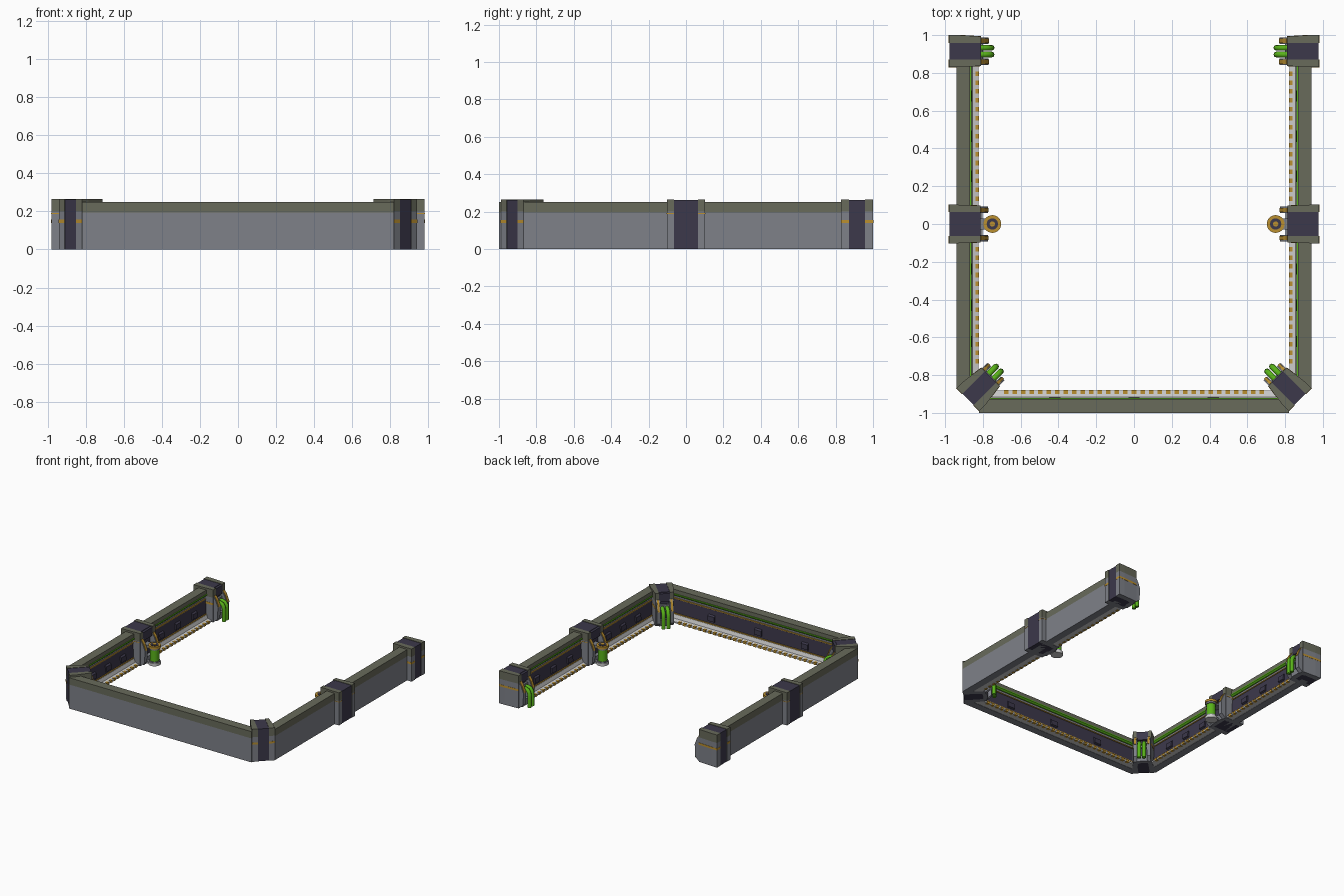
import bpy, bmesh, math
from mathutils import Matrix, Vector

if "Cube" in bpy.data.objects:
    bpy.data.objects.remove(bpy.data.objects["Cube"])

COLOURS = {
    "olive": (0.14, 0.145, 0.105), "grey": (0.21, 0.22, 0.25), "dark": (0.045, 0.04, 0.07),
    "orange": (0.50, 0.28, 0.03), "green": (0.10, 0.45, 0.01), "pale": (0.60, 0.60, 0.60),
}
MATS = {}
for key, rgb in COLOURS.items():
    MATS[key] = bpy.data.materials.new(key)
    MATS[key].diffuse_color = (*rgb, 1)


def finish(name, data, colour, mirror):
    ob = bpy.data.objects.new(name, data)
    bpy.context.collection.objects.link(ob)
    data.materials.append(MATS[colour])
    if mirror:
        ob.modifiers.new("mirror", "MIRROR").use_mirror_merge = False
    return ob


# Local frame: d = inward depth, s = sideways, z = up
def frame(x, y, deg):
    return Matrix.Translation((x, y, 0)) @ Matrix.Rotation(math.radians(deg), 4, "Z")


def extrude(name, profile, lo, hi, axis, fr, colour, mirror=True):
    """Extrude a (d, z) profile along s, or a (d, s) profile along z."""
    bm = bmesh.new()
    rings = []
    for t in (lo, hi):
        pts = [(a, t, b) if axis == "s" else (a, b, t) for a, b in profile]
        rings.append([bm.verts.new(fr @ Vector(p)) for p in pts])
    n = len(profile)
    bm.faces.new(rings[0])
    bm.faces.new(rings[1])
    for i in range(n):
        j = (i + 1) % n
        bm.faces.new((rings[0][i], rings[0][j], rings[1][j], rings[1][i]))
    bmesh.ops.recalc_face_normals(bm, faces=bm.faces)
    me = bpy.data.meshes.new(name)
    bm.to_mesh(me)
    bm.free()
    return finish(name, me, colour, mirror)


def box(name, d, s, z, fr, colour, mirror=True):
    rect = [(d[0], s[0]), (d[1], s[0]), (d[1], s[1]), (d[0], s[1])]
    return extrude(name, rect, z[0], z[1], "z", fr, colour, mirror)


def disc(name, d, r, z, fr, colour):
    ring = [(d + r * math.cos(i * math.tau / 24), r * math.sin(i * math.tau / 24)) for i in range(24)]
    ob = extrude(name, ring, z[0], z[1], "z", fr, colour)
    ob.data.shade_smooth()
    ob.data.set_sharp_from_angle(angle=math.radians(35))


def wall(name, fr, s0, s1, runs, mirror):
    parts = [
        ("body", "grey", [(0, 0), (0.06, 0), (0.06, 0.195), (0, 0.195)]),
        ("cap", "olive", [(0, 0.195), (0.06, 0.195), (0.073, 0.215), (0.073, 0.25), (0, 0.25)]),
        ("ledge", "pale", [(0.05, 0.002), (0.118, 0.002), (0.118, 0.014), (0.085, 0.022), (0.075, 0.05), (0.05, 0.05)]),
        ("panel", "dark", [(0.05, 0.06), (0.07, 0.06), (0.066, 0.17), (0.05, 0.17)]),
        ("light_strip", "green", [(0.05, 0.198), (0.068, 0.198), (0.079, 0.208), (0.079, 0.217), (0.05, 0.217)]),
        ("upper_trim", "orange", [(0.05, 0.172), (0.069, 0.172), (0.069, 0.179), (0.05, 0.179)]),
        ("lower_trim", "orange", [(0.05, 0.051), (0.074, 0.051), (0.074, 0.058), (0.05, 0.058)]),
    ]
    for part, colour, profile in parts:
        extrude(f"{name}_{part}", profile, s0, s1, "s", fr, colour, mirror)
    for a, b in runs:
        # dashed edge on the ledge
        n = int((b - a) / 0.045)
        for i in range(n):
            s = a + (i + 0.5) * (b - a) / n
            box(f"{name}_dash", (0.10, 0.12), (s - 0.012, s + 0.012), (0.0, 0.0195), fr, "orange", mirror)
        # clips on the panel
        for f in (0.2, 0.5, 0.8):
            s = a + f * (b - a)
            extrude(f"{name}_clip", [(0.06, 0.07), (0.082, 0.08), (0.08, 0.12), (0.06, 0.135)],
                    s - 0.03, s + 0.03, "s", fr, "dark", mirror)


def pillar(name, fr, inner, outer, cheek, depth, stripe):
    # dark core with an inner niche, pale foot
    box(f"{name}_core", (0.003, depth - 0.02), (-inner, inner), (0.0, 0.262), fr, "dark")
    box(f"{name}_brow", (depth - 0.03, depth), (-inner, inner), (0.19, 0.258), fr, "dark")
    box(f"{name}_foot", (depth - 0.03, depth + 0.01), (-inner, inner), (0.0, 0.05), fr, "grey")
    for sg in (-1, 1):
        def plan(g):
            return [(-g, sg * inner), (-g, sg * (outer + g)), (0.05, sg * (outer + g)),
                    (depth, sg * (cheek + 0.005 + g)), (depth, sg * inner)]
        extrude(f"{name}_trim", plan(0), 0, 0.20, "z", fr, "grey")
        extrude(f"{name}_trim_cap", plan(0), 0.20, 0.265, "z", fr, "olive")
        extrude(f"{name}_stripe", plan(0.0015), stripe[0], stripe[1], "z", fr, "orange")
        # inner cheeks with orange pads
        a, b = sorted((sg * (inner - 0.005), sg * cheek))
        x = depth
        extrude(f"{name}_cheek", [(x - 0.05, 0), (x, 0), (x + 0.035, 0.03), (x + 0.04, 0.13),
                                  (x + 0.02, 0.18), (x, 0.21), (x - 0.05, 0.21)], a, b, "s", fr, "grey")
        extrude(f"{name}_pad", [(x + 0.036, 0.13), (x + 0.043, 0.13), (x + 0.024, 0.182), (x + 0.003, 0.212),
                                (x - 0.01, 0.205)], a + 0.006, b - 0.006, "s", fr, "orange")


def tubes(name, fr, d):
    for s in (-0.018, 0.018):
        cu = bpy.data.curves.new(name, "CURVE")
        cu.dimensions = "3D"
        cu.bevel_depth, cu.bevel_resolution, cu.use_fill_caps = 0.0155, 2, True
        path = [(d - 0.09, 0.145), (d - 0.04, 0.145), (d - 0.016, 0.137), (d - 0.003, 0.118), (d, 0.09), (d, 0.002)]
        sp = cu.splines.new("POLY")
        sp.points.add(len(path) - 1)
        for p, (a, z) in zip(sp.points, path):
            p.co = (*(fr @ Vector((a, s, z))), 1)
        finish(name, cu, "green", True)
    box(f"{name}_clamp", (d - 0.07, d - 0.055), (-0.038, 0.038), (0.12, 0.17), fr, "grey")


# Walls: two sides and the front
wall("side_wall", frame(-0.94, 0, 0), -0.87, 0.90, [(-0.75, -0.11), (0.11, 0.82)], True)
wall("front_wall", frame(0, -1, 90), -0.82, 0.82, [(-0.70, 0.70)], False)

# Pillars
mid, end, corner = frame(-0.98, 0, 0), frame(-0.98, 0.915, 0), frame(-0.88, -0.93, 45)
pillar("middle_pillar", mid, 0.063, 0.102, 0.092, 0.168, (0.187, 0.192))
pillar("end_pillar", end, 0.043, 0.085, 0.073, 0.170, (0.14, 0.156))
pillar("corner_pillar", corner, 0.042, 0.085, 0.064, 0.170, (0.14, 0.156))
tubes("end_tube", end, 0.226)
tubes("corner_tube", corner, 0.230)

# Energy canister on each middle pillar
C = 0.23
disc("canister_base", C, 0.046, (0.0, 0.022), mid, "pale")
disc("canister_foot_ring", C, 0.040, (0.022, 0.032), mid, "grey")
disc("canister_core", C, 0.035, (0.032, 0.125), mid, "green")
disc("canister_collar", C, 0.042, (0.125, 0.138), mid, "grey")
disc("canister_top_ring", C, 0.047, (0.138, 0.156), mid, "orange")
disc("canister_cap", C, 0.030, (0.156, 0.159), mid, "dark")
disc("canister_knob", C, 0.014, (0.159, 0.163), mid, "orange")
box("canister_upper_bracket", (0.14, C - 0.02), (-0.03, 0.03), (0.126, 0.15), mid, "grey")
box("canister_lower_bracket", (0.14, C - 0.02), (-0.03, 0.03), (0.003, 0.02), mid, "grey")

for m in bpy.data.materials:
    if m.users and not m.is_grease_pencil:
        m.use_nodes = True
        m.node_tree.nodes["Principled BSDF"].inputs["Base Color"].default_value = m.diffuse_color
